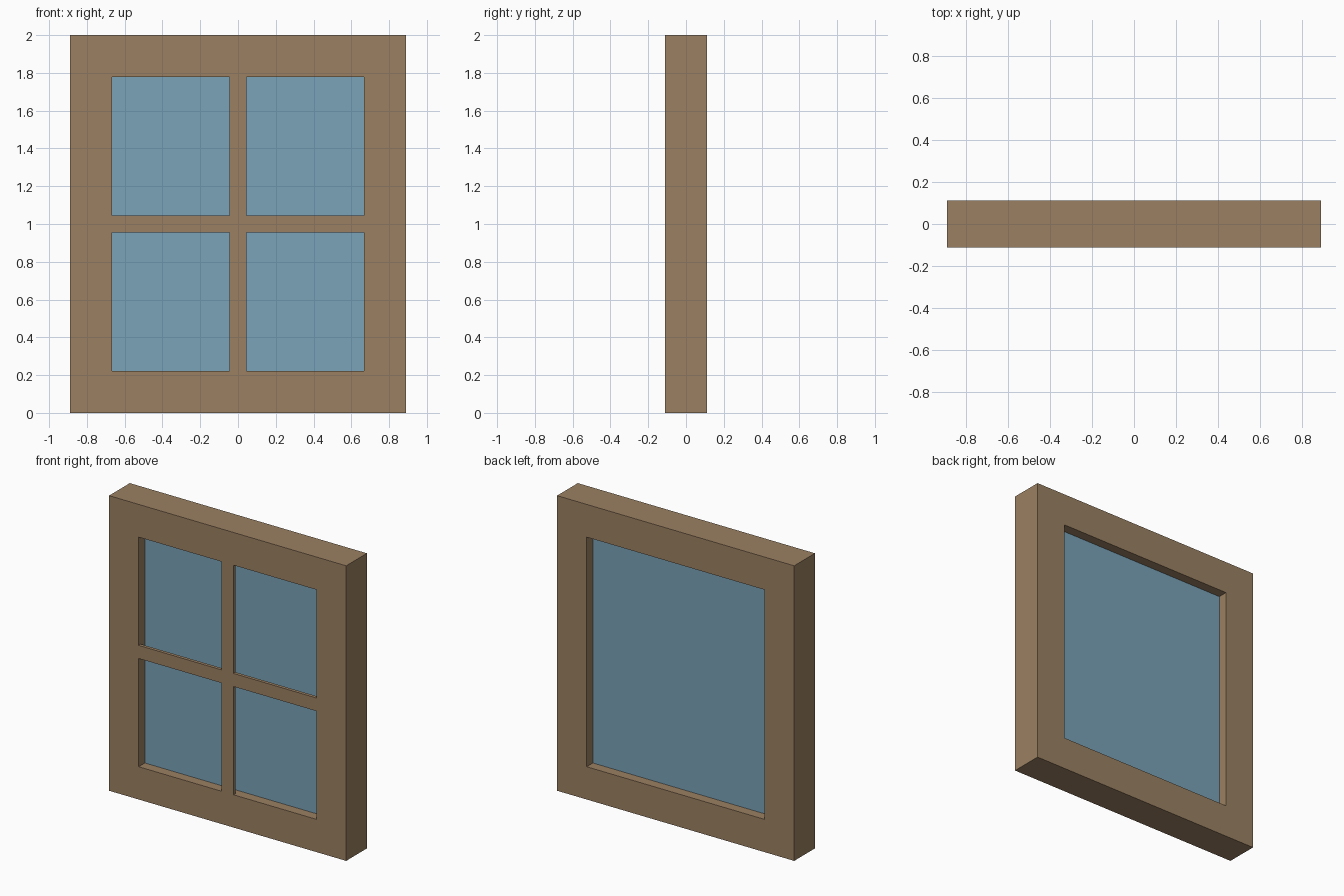
import bpy
import bmesh

cube = bpy.data.objects.get("Cube")
if cube:
    bpy.data.objects.remove(cube, do_unlink=True)

# Main dimensions
HALF_W, HEIGHT, DEPTH = 0.889, 2.0, 0.222
BORDER = 0.222
BAR_W, BAR_T = 0.089, 0.022
GLASS_T = 0.089
MID = HEIGHT / 2
OPEN_X, OPEN_Z = HALF_W - BORDER, MID - BORDER


def material(name, color):
    mat = bpy.data.materials.new(name)
    mat.use_nodes = True
    mat.diffuse_color = color
    mat.node_tree.nodes["Principled BSDF"].inputs["Base Color"].default_value = color
    return mat


def finish(name, bm, mat):
    bmesh.ops.recalc_face_normals(bm, faces=bm.faces)
    mesh = bpy.data.meshes.new(name)
    bm.to_mesh(mesh)
    bm.free()
    mesh.materials.append(mat)
    obj = bpy.data.objects.new(name, mesh)
    bpy.context.collection.objects.link(obj)
    return obj


def box(name, size, center, mat):
    bm = bmesh.new()
    bmesh.ops.create_cube(bm, size=1)
    bmesh.ops.scale(bm, vec=size, verts=bm.verts)
    bmesh.ops.translate(bm, vec=center, verts=bm.verts)
    return finish(name, bm, mat)


def lattice(name, outer, inner, y0, y1, mat):
    """Rectangular surround with one clean opening."""
    bm = bmesh.new()
    corners = [(-1, -1), (1, -1), (1, 1), (-1, 1)]
    loops = [[bm.verts.new((sx * hx, y, MID + sz * hz)) for sx, sz in corners]
             for (hx, hz), y in ((outer, y0), (outer, y1), (inner, y1), (inner, y0))]
    for k in range(4):
        a, b = loops[k], loops[(k + 1) % 4]
        for i in range(4):
            j = (i + 1) % 4
            bm.faces.new((a[i], a[j], b[j], b[i]))
    return finish(name, bm, mat)


wood = material("brown wood", (0.328, 0.220, 0.122, 1))
blue = material("blue glass", (0.195, 0.366, 0.485, 1))

# Outer surround
lattice("window_frame", (HALF_W, MID), (OPEN_X, OPEN_Z), -DEPTH / 2, DEPTH / 2, wood)

# Glass pane set midway through the frame
box("glass_pane", (2 * OPEN_X, GLASS_T, 2 * OPEN_Z), (0, 0, MID), blue)

# Thin cross bars, flush with the front
bar_y = (BAR_T - DEPTH) / 2
box("vertical_bar", (BAR_W, BAR_T, 2 * OPEN_Z), (0, bar_y, MID), wood)
arm = OPEN_X - BAR_W / 2
for side, sign in (("left", 1), ("right", -1)):
    box(side + "_horizontal_bar", (arm, BAR_T, BAR_W),
        (sign * (BAR_W + arm) / 2, bar_y, MID), wood)
